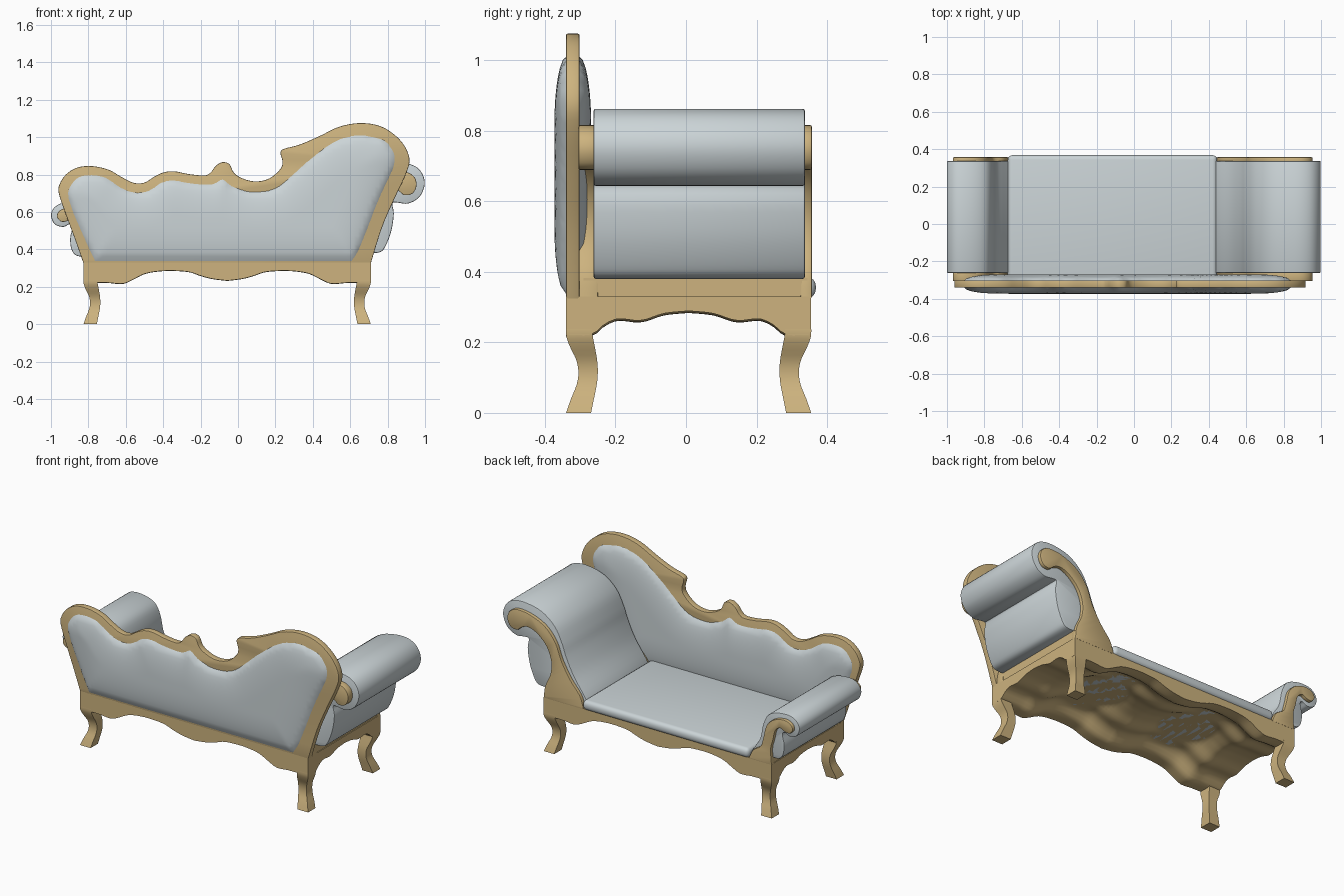
import bpy, bmesh, math
from mathutils import Vector, geometry

if "Cube" in bpy.data.objects:
    bpy.data.objects.remove(bpy.data.objects["Cube"])


def material(name, rgb):
    m = bpy.data.materials.new(name)
    m.diffuse_color = (*rgb, 1)
    m.use_nodes = True
    m.node_tree.nodes["Principled BSDF"].inputs["Base Color"].default_value = m.diffuse_color
    return m


WOOD = material("golden wood", (0.61, 0.45, 0.21))
CLOTH = material("pale grey cloth", (0.60, 0.66, 0.68))


def finish(name, bm, mat, angle=40, recalc=True):
    if recalc:
        bmesh.ops.recalc_face_normals(bm, faces=bm.faces)
    me = bpy.data.meshes.new(name)
    bm.to_mesh(me)
    bm.free()
    me.materials.append(mat)
    ob = bpy.data.objects.new(name, me)
    bpy.context.collection.objects.link(ob)
    bpy.ops.object.select_all(action='DESELECT')
    ob.select_set(True)
    bpy.context.view_layer.objects.active = ob
    bpy.ops.object.shade_smooth_by_angle(angle=math.radians(angle))
    return ob


def spline(pts, n=4):
    """Smooth open curve through the points."""
    p = [Vector(q) for q in pts]
    p = [p[0]] + p + [p[-1]]
    out = []
    for i in range(1, len(p) - 2):
        a, b, c, d = p[i - 1:i + 3]
        for k in range(n):
            t = k / n
            out.append(0.5 * (2 * b + (c - a) * t + (2 * a - 5 * b + 4 * c - d) * t * t
                              + (3 * b - a - 3 * c + d) * t ** 3))
    return out + [p[-1]]


def prism(name, outline, y0, y1, mat, bevel):
    """Extrude an x-z outline along y and soften the rims."""
    bm = bmesh.new()
    face = bm.faces.new([bm.verts.new((p.x, y0, p.y)) for p in outline])
    new = bmesh.ops.extrude_face_region(bm, geom=[face])["geom"]
    for v in new:
        if isinstance(v, bmesh.types.BMVert):
            v.co.y = y1
    bmesh.ops.recalc_face_normals(bm, faces=bm.faces)
    rims = [e for e in bm.edges if abs(e.verts[0].co.y - e.verts[1].co.y) < 1e-6]
    bmesh.ops.bevel(bm, geom=rims, offset=bevel, segments=2, profile=0.5,
                    affect='EDGES', clamp_overlap=True)
    return finish(name, bm, mat)


def box(name, lo, hi, mat, bevel=0.0, segments=4):
    bm = bmesh.new()
    bmesh.ops.create_cube(bm, size=1)
    for v in bm.verts:
        v.co = [(a + b) / 2 + c * (b - a) for a, b, c in zip(lo, hi, v.co)]
    if bevel:
        bmesh.ops.bevel(bm, geom=bm.edges[:], offset=bevel, segments=segments,
                        profile=0.5, affect='EDGES')
    return finish(name, bm, mat)


# ---- base with scalloped apron and wavy underside ----
CX, CY, HX, HY, TOP = -0.058, 0.0075, 0.768, 0.3475, 0.33
wave_x = spline([(0, .233), (.08, .243), (.145, .26), (.2, .279), (.28, .286), (.36, .284),
                 (.44, .27), (.505, .238), (.55, .218), (.59, .217), (.64, .222), (.77, .222)])
wave_y = spline([(0, .289), (.07, .282), (.135, .262), (.2, .267), (.24, .25), (.277, .222), (.35, .222)])


def height(curve, d):
    for a, b in zip(curve, curve[1:]):
        if d <= b.x:
            return a.y + (b.y - a.y) * max(0, d - a.x) / max(1e-6, b.x - a.x)
    return curve[-1].y


bm = bmesh.new()
bmesh.ops.create_grid(bm, x_segments=80, y_segments=40, size=1)
under = list(bm.verts)
new = bmesh.ops.extrude_face_region(bm, geom=bm.faces[:])["geom"]
upper = {g for g in new if isinstance(g, bmesh.types.BMVert)}
for v in bm.verts:
    x, y = v.co.x * HX, v.co.y * HY
    z = TOP if v in upper else min(.325, height(wave_x, abs(x)) + height(wave_y, abs(y)) - .222)
    v.co = (CX + x, CY + y, z)
finish("base_apron", bm, WOOD)

# ---- curved legs: (z, outer inset, inner inset) from each corner ----
rings = spline([(0, 0, .071), (.04, .014, .079), (.08, .030, .087), (.115, .035, .090),
                (.15, .029, .088), (.19, .010, .081), (.222, 0, .075), (.26, .002, .073)], 3)
for sx, xn in ((-1, "left"), (1, "right")):
    for sy, yn in ((-1, "front"), (1, "back")):
        bm = bmesh.new()
        loops = []
        for z, a, b in rings:
            loops.append([bm.verts.new((CX + sx * (HX - u), CY + sy * (HY - w), z))
                          for u, w in ((a, a), (b, a), (b, b), (a, b))])
        for r, s in zip(loops, loops[1:]):
            for i in range(4):
                j = (i + 1) % 4
                bm.faces.new((r[i], r[j], s[j], s[i]))
        bm.faces.new(loops[0])
        bm.faces.new(loops[-1])
        finish(f"{yn}_{xn}_leg", bm, WOOD)

# ---- carved backrest frame ----
frame = spline([(-.826, .325), (-.87, .45), (-.92, .585), (-.957, .695), (-.955, .745), (-.92, .80),
                (-.86, .837), (-.78, .845), (-.69, .825), (-.62, .785), (-.555, .755), (-.50, .757),
                (-.445, .79), (-.395, .812), (-.34, .817), (-.26, .802), (-.18, .795), (-.147, .81),
                (-.12, .845), (-.083, .866), (-.045, .855), (-.02, .807), (.035, .775), (.10, .763),
                (.17, .78), (.227, .83), (.238, .87), (.227, .915), (.245, .937), (.33, .96),
                (.435, 1.005), (.54, 1.055), (.65, 1.075), (.757, 1.06), (.84, 1.01), (.895, .945),
                (.917, .87), (.89, .785), (.835, .668), (.77, .517), (.71, .325)])
prism("backrest_frame", frame, -.34, -.302, WOOD, .004)

# ---- backrest cushion, bulging on both faces ----
pad = spline([(-.765, .333), (-.82, .45), (-.875, .575), (-.91, .68), (-.90, .737), (-.858, .786),
              (-.783, .80), (-.70, .782), (-.623, .73), (-.54, .705), (-.47, .72), (-.41, .76),
              (-.34, .77), (-.23, .753), (-.14, .75), (-.083, .777), (-.035, .743), (.035, .716),
              (.105, .71), (.195, .727), (.275, .786), (.38, .88), (.49, .963), (.57, 1.0),
              (.66, 1.012), (.757, .995), (.81, .96), (.842, .893), (.826, .818), (.767, .694),
              (.703, .534), (.65, .40), (.61, .333)], 3)
sides = list(zip(pad, pad[1:] + pad[:1]))


def edge_distance(p):
    best = 9
    for a, b in sides:
        ab = b - a
        t = min(1, max(0, (p - a).dot(ab) / ab.length_squared))
        best = min(best, (p - a - ab * t).length)
    return best


def inside(p):
    hit = False
    for a, b in sides:
        if (a.y > p.y) != (b.y > p.y) and p.x < a.x + (p.y - a.y) / (b.y - a.y) * (b.x - a.x):
            hit = not hit
    return hit


STEP = .022
grid = [Vector((-.92 + i * STEP, .34 + j * STEP)) for i in range(82) for j in range(32)]
grid = [p for p in grid if inside(p) and edge_distance(p) > .009]
n = len(pad)
co, _, tris, *_ = geometry.delaunay_2d_cdt(
    pad + grid, [(i, (i + 1) % n) for i in range(n)], [], 1, 1e-5)
bm = bmesh.new()
bulge = [.016 + .036 * math.sqrt(1 - (1 - min(edge_distance(p) / .19, 1)) ** 2) for p in co]
for s in (-1, 1):
    vs = [bm.verts.new((p.x, -.321 + s * h, p.y)) for p, h in zip(co, bulge)]
    for t in tris:
        bm.faces.new([vs[i] for i in (t if s < 0 else reversed(t))])
bmesh.ops.delete(bm, geom=[v for v in bm.verts if not v.link_faces], context='VERTS')
finish("backrest_cushion", bm, CLOTH, 60, recalc=False)

# ---- seat cushion ----
box("seat_cushion", (-.675, -.30, .325), (.445, .368, .385), CLOTH, .025)

# ---- scrolled arms: padded roll, a carved panel at each end, a lower rail ----
high_roll = [(.42, .34), (.45, .40), (.52, .50), (.57, .60), (.60, .68), (.65, .77), (.74, .838),
             (.86, .862), (.94, .848), (.985, .805), (.998, .745), (.97, .68), (.91, .645),
             (.85, .65), (.825, .645), (.833, .59), (.82, .50), (.79, .42), (.76, .385), (.70, .38)]
high_panel = [(.44, .325), (.465, .40), (.53, .48), (.59, .58), (.63, .68), (.70, .76), (.80, .805),
              (.89, .815), (.94, .79), (.955, .745), (.935, .70), (.89, .69), (.855, .715),
              (.81, .725), (.75, .70), (.69, .64), (.66, .56), (.665, .48), (.70, .40), (.71, .325)]
low_roll = [(-.66, .34), (-.70, .40), (-.735, .46), (-.755, .55), (-.79, .615), (-.86, .645),
            (-.94, .647), (-.985, .62), (-1.0, .58), (-.98, .535), (-.935, .52), (-.90, .535),
            (-.885, .52), (-.897, .46), (-.89, .40), (-.86, .365), (-.80, .365)]
low_panel = [(-.67, .325), (-.70, .385), (-.75, .42), (-.77, .48), (-.79, .555), (-.84, .605),
             (-.91, .622), (-.955, .605), (-.968, .575), (-.945, .548), (-.91, .552), (-.88, .565),
             (-.85, .54), (-.835, .48), (-.82, .42), (-.826, .325)]
for side, roll, panel, rail in (("right", high_roll, high_panel, (.60, .705)),
                                ("left", low_roll, low_panel, (-.822, -.74))):
    prism(f"{side}_arm_padding", spline(roll), -.262, .337, CLOTH, .006)
    prism(f"{side}_arm_front_panel", spline(panel), -.305, -.25, WOOD, .004)
    prism(f"{side}_arm_back_panel", spline(panel), .325, .357, WOOD, .005)
    box(f"{side}_arm_rail", (rail[0], -.29, .325), (rail[1], .345, .382), WOOD)
